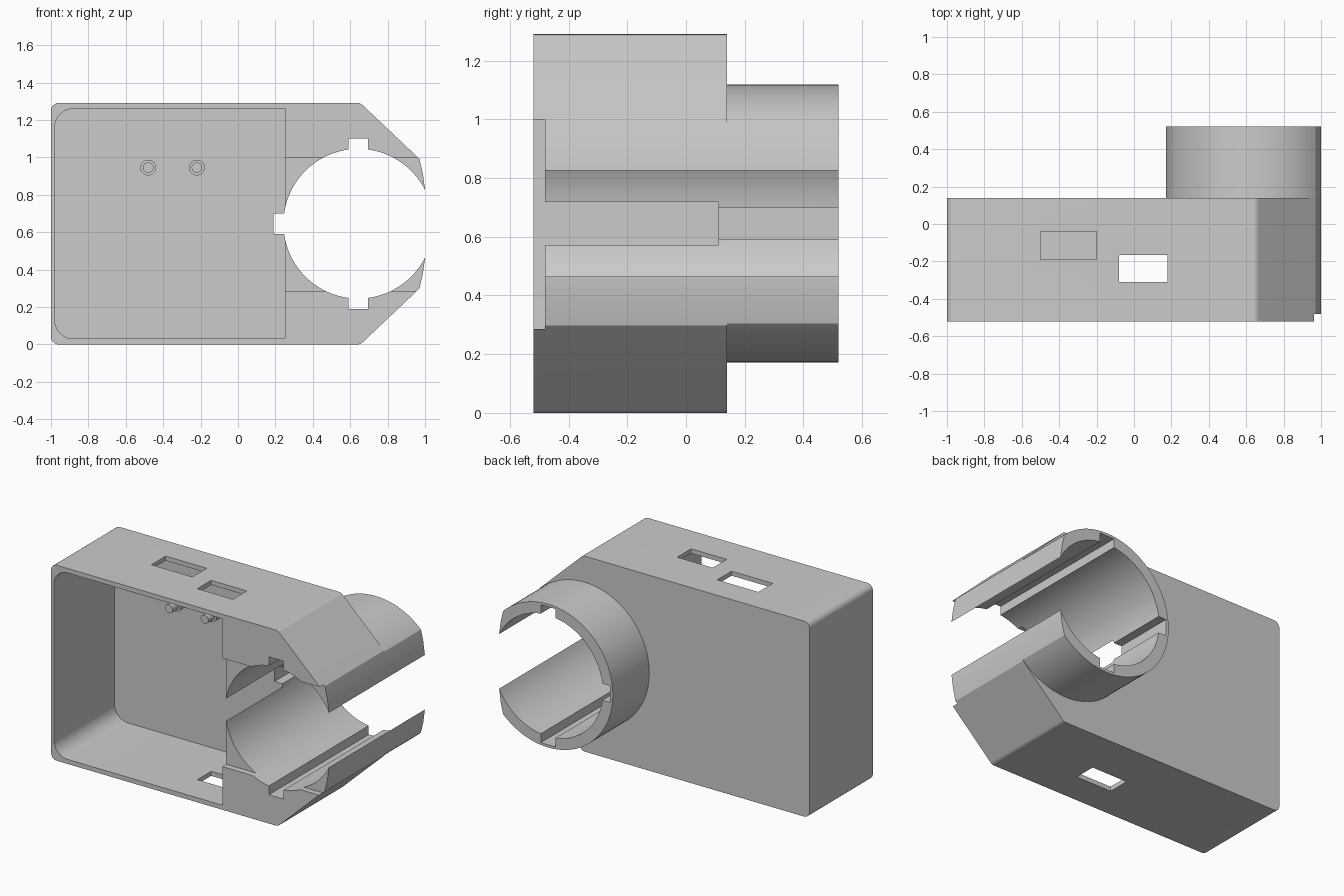
import bpy, bmesh, math
from mathutils import Vector

cube = bpy.data.objects.get("Cube")
if cube:
    bpy.data.objects.remove(cube, do_unlink=True)

GREY = (0.6, 0.6, 0.6, 1)
grey = bpy.data.materials.new("plain_grey")
grey.use_nodes = True
grey.diffuse_color = GREY
grey.node_tree.nodes["Principled BSDF"].inputs["Base Color"].default_value = GREY

CX, CZ = 0.643, 0.645          # bore axis
FRONT, BACK, END = -0.52, 0.14, 0.52


def fillet(corners, steps=8):
    """Turn (x, z, radius) corners into a rounded outline."""
    out = []
    for i, (x, z, r) in enumerate(corners):
        p = Vector((x, z))
        if not r:
            out.append(p)
            continue
        a = (Vector(corners[i - 1][:2]) - p).normalized()
        b = (Vector(corners[(i + 1) % len(corners)][:2]) - p).normalized()
        half = a.angle(b) / 2
        centre = p + (a + b).normalized() * r / math.sin(half)
        start, end = (p + d * r / math.tan(half) - centre for d in (a, b))
        out += [centre + start.lerp(end, k / steps).normalized() * r for k in range(steps + 1)]
    return out


def circle(x, z, r, n=96):
    return [Vector((x + r * math.cos(2 * math.pi * k / n), z + r * math.sin(2 * math.pi * k / n)))
            for k in range(n)]


def rect(x0, x1, z0, z1):
    return [Vector(p) for p in ((x0, z0), (x1, z0), (x1, z1), (x0, z1))]


def prism(name, outline, y0, y1):
    """Extrude an x-z outline along y."""
    bm = bmesh.new()
    rings = [[bm.verts.new((p.x, y, p.y)) for p in outline] for y in (y0, y1)]
    for ring in rings:
        bm.faces.new(ring)
    for i in range(len(outline)):
        bm.faces.new((rings[0][i - 1], rings[0][i], rings[1][i], rings[1][i - 1]))
    bmesh.ops.recalc_face_normals(bm, faces=bm.faces)
    mesh = bpy.data.meshes.new(name)
    bm.to_mesh(mesh)
    bm.free()
    mesh.materials.append(grey)
    ob = bpy.data.objects.new(name, mesh)
    bpy.context.collection.objects.link(ob)
    return ob


def select(ob):
    bpy.ops.object.select_all(action='DESELECT')
    ob.select_set(True)
    bpy.context.view_layer.objects.active = ob


def combine(target, tool, operation='DIFFERENCE'):
    mod = target.modifiers.new(tool.name, 'BOOLEAN')
    mod.operation, mod.solver, mod.object = operation, 'EXACT', tool
    select(target)
    bpy.ops.object.modifier_apply(modifier=mod.name)
    bpy.data.objects.remove(tool, do_unlink=True)


# Housing block with chamfered nose, joined to the rear tube
half_outline = [(-1, 0, 0.04), (0.655, 0, 0.04), (1.07, 0.393, 0)]
upper_outline = [(x, 2 * CZ - z, r) for x, z, r in reversed(half_outline)]
housing = prism("housing", fillet(half_outline + upper_outline), FRONT, BACK)
combine(housing, prism("tube", circle(CX, CZ, 0.473), 0, END), 'UNION')

# Open-fronted compartment
combine(housing, prism("compartment", fillet([(-0.98, 0.03, 0.1), (0.25, 0.03, 0),
                                              (0.25, 1.26, 0), (-0.98, 1.26, 0.1)]), -0.7, 0.11))

# Bore, its keyways and the shallow front recess
combine(housing, prism("bore", circle(CX, CZ, 0.4), -0.7, 0.7))
combine(housing, prism("upright_keyways", rect(CX - 0.053, CX + 0.053, 0.19, 1.1), -0.7, 0.7))
combine(housing, prism("side_keyway", rect(0.19, CX, 0.59, 0.7), -0.7, 0.7))
combine(housing, prism("front_recess", rect(0.2, 1.3, 0.285, 1.0), -0.7, -0.48))

# Side mouth that opens the bore
lip = [(1.0, 0.182), (0.988, 0.27), (0.969, 0.35), (0.945, 0.45), (1.3, 0.45)]
mouth = [Vector((x, CZ + h)) for x, h in lip]
mouth += [Vector((x, CZ - h)) for x, h in reversed(lip)]
combine(housing, prism("mouth", mouth, -0.7, 0.7))

# Windows through the top wall, one of them repeated in the floor
for name, x0, x1, y0, y1, low in (("top_window", -0.5, -0.2, -0.19, -0.04, 1.2),
                                  ("through_window", -0.08, 0.18, -0.31, -0.165, -0.1)):
    combine(housing, prism(name, rect(x0, x1, low, 1.4), y0, y1))

select(housing)
bpy.ops.object.shade_smooth_by_angle(angle=math.radians(25))

# Stepped mounting pegs on the compartment's back wall
for side, x in (("right", -0.48), ("left", -0.22)):
    for part, r, y in (("base", 0.042, 0.03), ("pin", 0.028, -0.035)):
        peg = prism(f"{side}_peg_{part}", circle(x, 0.945, r, 24), y, 0.115)
        select(peg)
        bpy.ops.object.shade_smooth_by_angle(angle=math.radians(30))
